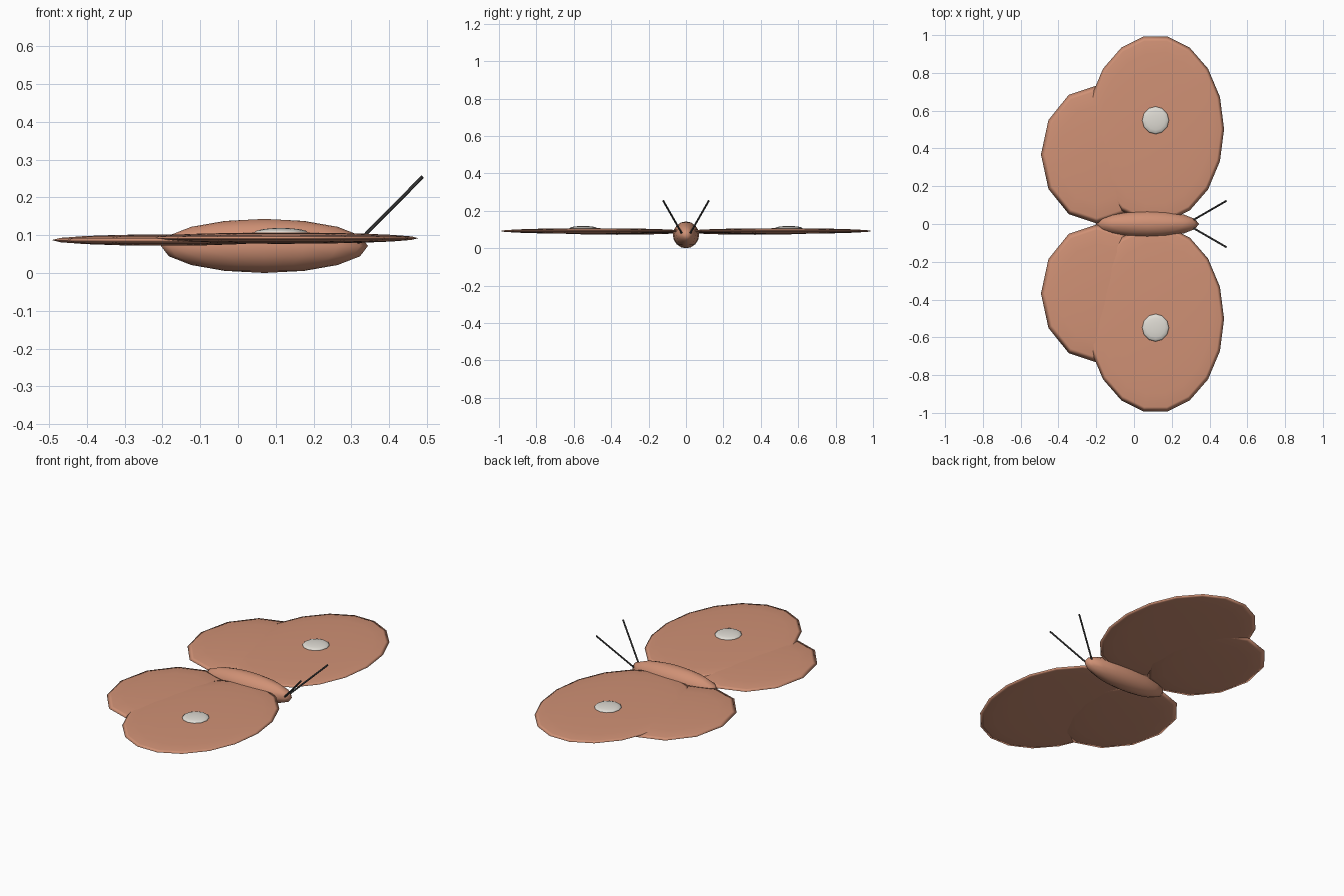
import bpy
import math
from mathutils import Vector

cube = bpy.data.objects.get("Cube")
if cube:
    bpy.data.objects.remove(cube, do_unlink=True)


def material(name, color):
    mat = bpy.data.materials.new(name)
    mat.use_nodes = True
    mat.diffuse_color = (*color, 1)
    mat.node_tree.nodes["Principled BSDF"].inputs["Base Color"].default_value = (*color, 1)
    return mat


terracotta = material("terracotta", (0.63, 0.283, 0.178))
pale_grey = material("pale grey", (0.74, 0.715, 0.66))
charcoal = material("charcoal", (0.07, 0.07, 0.07))


def finish(name, mat):
    obj = bpy.context.object
    obj.name = name
    obj.data.materials.append(mat)
    return obj


def ellipsoid(name, center, radii, segments, rings, mat, turn=0):
    """Smooth squashed sphere; turn spins its vertices before squashing."""
    bpy.ops.mesh.primitive_uv_sphere_add(segments=segments, ring_count=rings, radius=1,
                                         rotation=(0, 0, turn))
    bpy.ops.object.transform_apply(location=False, rotation=True, scale=False)
    obj = finish(name, mat)
    obj.scale = radii
    bpy.ops.object.transform_apply(location=False, rotation=False, scale=True)
    obj.location = center
    bpy.ops.object.shade_smooth()


def rod(name, start, end, radius, mat):
    """Thin straight rod between two points."""
    a, b = Vector(start), Vector(end)
    bpy.ops.mesh.primitive_cylinder_add(vertices=8, radius=radius, depth=(b - a).length,
                                        location=(a + b) / 2)
    obj = finish(name, mat)
    obj.rotation_euler = (b - a).to_track_quat("Z", "Y").to_euler()
    bpy.ops.object.shade_smooth_by_angle()


# Body, lying along x with the head at +x
ellipsoid("body", (0.07, 0, 0.0715), (0.274, 0.0705, 0.0715), 16, 8, terracotta)

# Wings, spots and antennae on both sides
for side, s in (("left", 1), ("right", -1)):
    ellipsoid(f"fore_wing_{side}", (0.114, s * 0.5025, 0.092), (0.363, 0.4975, 0.015),
              18, 10, terracotta, math.pi / 2)
    ellipsoid(f"hind_wing_{side}", (-0.198, s * 0.368, 0.087), (0.2945, 0.365, 0.015),
              12, 8, terracotta)
    ellipsoid(f"wing_spot_{side}", (0.114, s * 0.549, 0.107), (0.071, 0.073, 0.012),
              12, 8, pale_grey)
    rod(f"antenna_{side}", (0.315, s * 0.022, 0.079), (0.488, s * 0.122, 0.254),
        0.005, charcoal)
